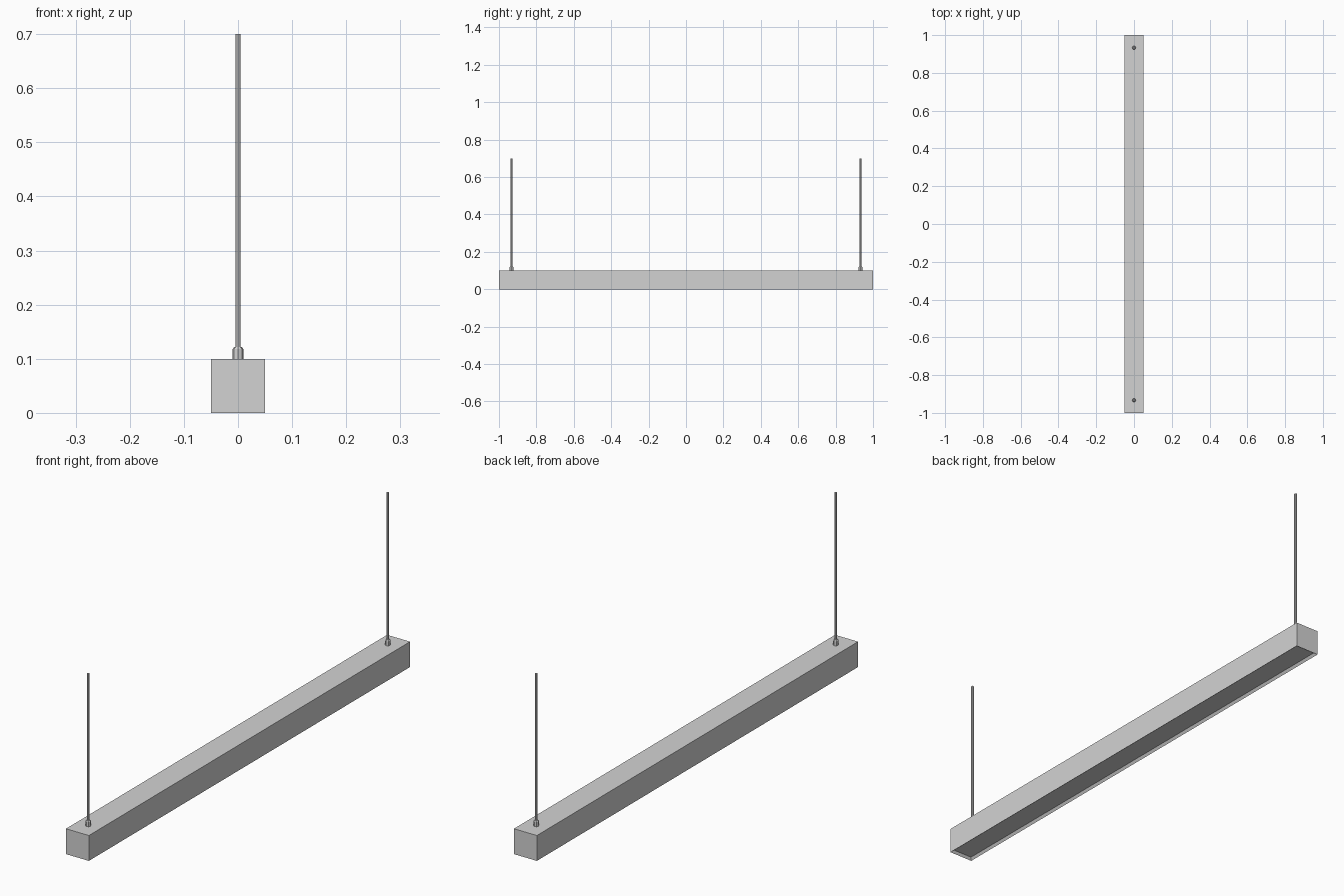
import bpy, bmesh
from mathutils import Matrix

if "Cube" in bpy.data.objects:
    bpy.data.objects.remove(bpy.data.objects["Cube"])

# one plain grey for the whole lamp
grey = bpy.data.materials.new("light_grey")
grey.diffuse_color = (0.65, 0.65, 0.65, 1)
grey.use_nodes = True
grey.node_tree.nodes["Principled BSDF"].inputs["Base Color"].default_value = grey.diffuse_color


def finish(name, bm):
    bmesh.ops.recalc_face_normals(bm, faces=bm.faces)
    mesh = bpy.data.meshes.new(name)
    bm.to_mesh(mesh)
    bm.free()
    mesh.materials.append(grey)
    ob = bpy.data.objects.new(name, mesh)
    bpy.context.collection.objects.link(ob)
    return ob


def prism(bm, r1, r2, z0, z1, y, sides=8):
    bmesh.ops.create_cone(bm, cap_ends=True, segments=sides, radius1=r1, radius2=r2,
                          depth=z1 - z0, matrix=Matrix.Translation((0, y, (z0 + z1) / 2)))


# long square housing with a shallow recess underneath
bm = bmesh.new()
bmesh.ops.create_cube(bm, size=1, matrix=Matrix.Translation((0, 0, 0.05)) @ Matrix.Diagonal((0.1, 2, 0.1, 1)))
bm.normal_update()
bottom = [f for f in bm.faces if f.normal.z < -0.9]
bmesh.ops.inset_region(bm, faces=bottom, thickness=0.01)
bmesh.ops.translate(bm, verts=bottom[0].verts, vec=(0, 0, 0.01))
finish("housing", bm)

# ferrule with tapered top and suspension rod at each end
for side, y in (("front", -0.933), ("back", 0.933)):
    bm = bmesh.new()
    prism(bm, 0.01, 0.01, 0.1, 0.118, y)
    prism(bm, 0.01, 0.007, 0.118, 0.122, y)
    finish(side + "_ferrule", bm)
    bm = bmesh.new()
    prism(bm, 0.005, 0.005, 0.12, 0.7, y)
    finish(side + "_rod", bm)
